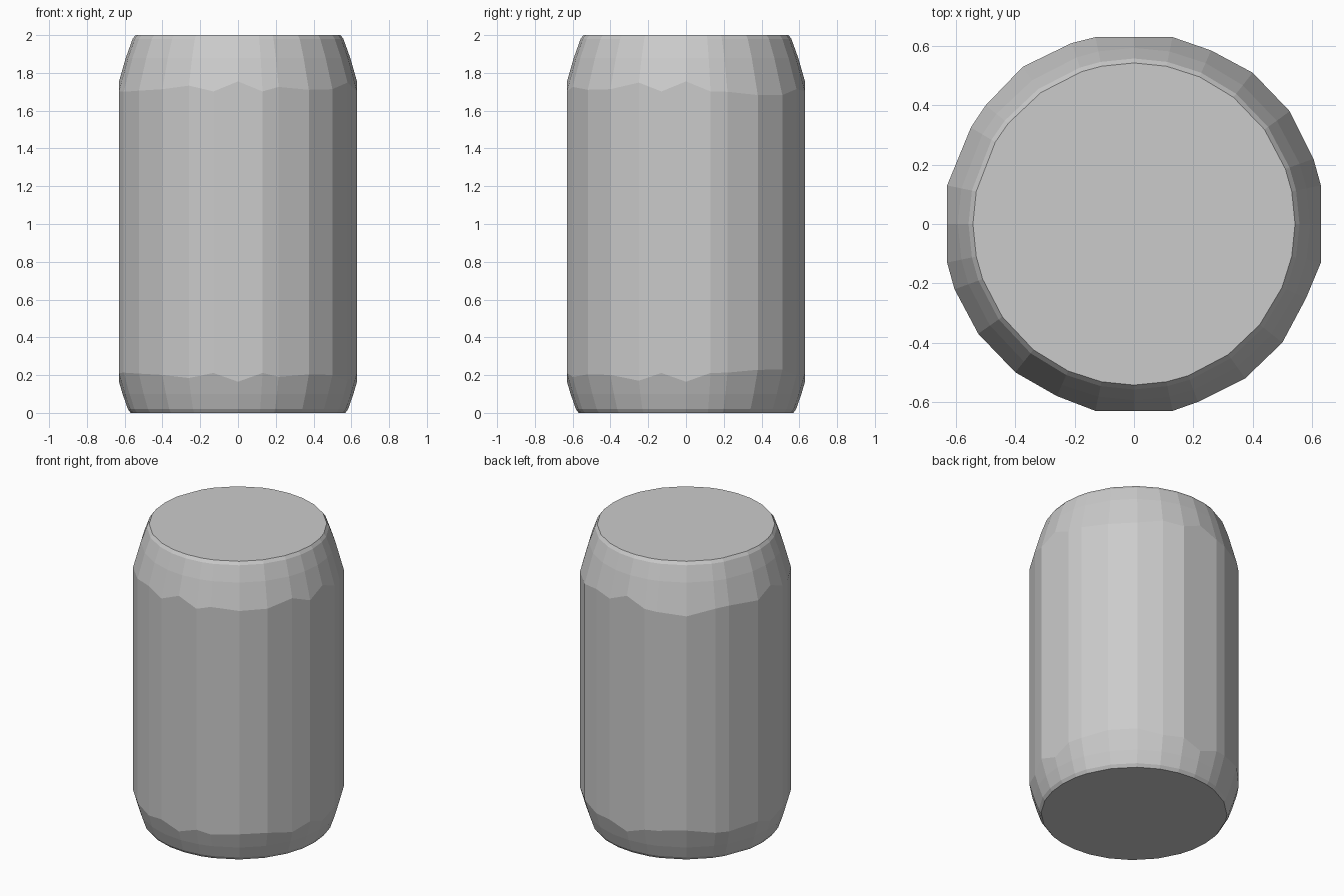
import bpy, bmesh, math

if "Cube" in bpy.data.objects:
    bpy.data.objects.remove(bpy.data.objects["Cube"])

# Irregular low-poly outline of the body, seen from above
PLAN = [(0.63, 0), (0.63, 0.13), (0.605, 0.22), (0.525, 0.38), (0.40, 0.51), (0.26, 0.585),
        (0.13, 0.63), (0, 0.63), (-0.13, 0.63), (-0.21, 0.61), (-0.375, 0.53), (-0.5, 0.4),
        (-0.55, 0.325), (-0.63, 0.13), (-0.63, 0), (-0.63, -0.13), (-0.605, -0.22),
        (-0.525, -0.37), (-0.40, -0.5), (-0.26, -0.58), (-0.13, -0.63), (0, -0.63),
        (0.13, -0.63), (0.215, -0.6), (0.375, -0.52), (0.5, -0.4), (0.58, -0.25), (0.63, -0.13)]

bm = bmesh.new()


def round_ring(radius, z):
    ring = []
    for x, y in PLAN:
        a = math.atan2(y, x)
        ring.append(bm.verts.new((radius * math.cos(a), radius * math.sin(a), z)))
    return ring


def wall_ring(z, slope):
    # corners that stick out further meet the round shoulder further from the end
    return [bm.verts.new((x, y, z + slope * (math.hypot(x, y) - 0.63))) for x, y in PLAN]


# Base rim, straight wall, tapered shoulder, top rim
rings = [round_ring(0.568, 0.0), round_ring(0.583, 0.02), round_ring(0.611, 0.10),
         wall_ring(0.165, 3.5), wall_ring(1.755, -4.0),
         round_ring(0.594, 1.88), round_ring(0.558, 1.98), round_ring(0.543, 2.0)]
n = len(PLAN)
for low, high in zip(rings, rings[1:]):
    for i in range(n):
        j = (i + 1) % n
        bm.faces.new((low[i], low[j], high[j], high[i]))

# Flat end caps
bm.faces.new(rings[0][::-1])
bm.faces.new(rings[-1])
bmesh.ops.recalc_face_normals(bm, faces=bm.faces[:])

mesh = bpy.data.meshes.new("can_body")
bm.to_mesh(mesh)
bm.free()
can_body = bpy.data.objects.new("can_body", mesh)
bpy.context.collection.objects.link(can_body)
